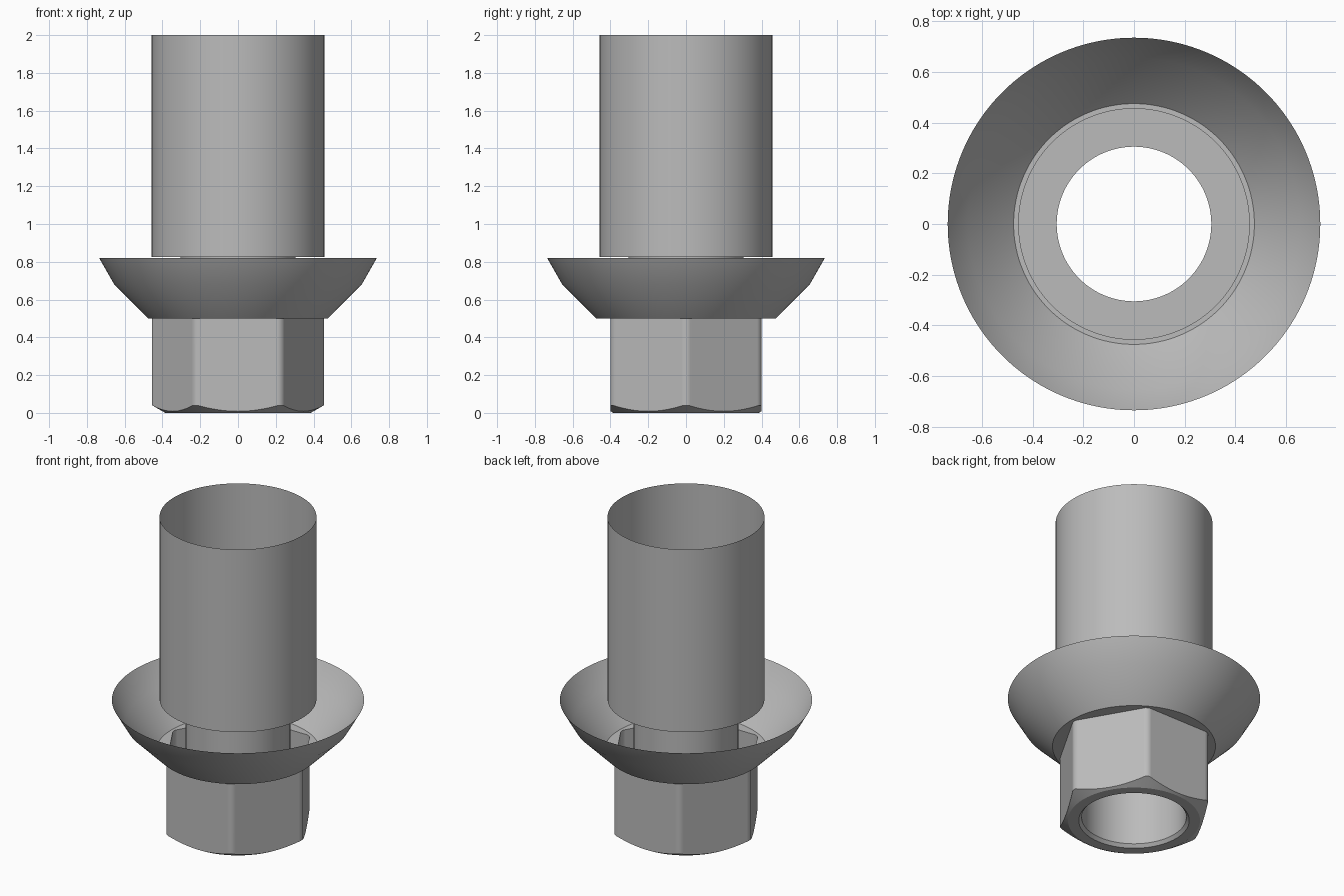
import bpy
import math

SEGMENTS = 240
APOTHEM, CORNER_RADIUS = 0.40, 0.455   # hex flats and turned-down corners
FACE_RADIUS = 0.385                    # flat end inside the corner chamfer
BORE, TUBE, FLOOR = 0.305, 0.457, 0.475
FLOOR_Z, STEP_Z = 0.50, 0.826

cube = bpy.data.objects.get("Cube")
if cube:
    bpy.data.objects.remove(cube, do_unlink=True)

metal = bpy.data.materials.new("grey_metal")
metal.use_nodes = True
GREY = (0.5, 0.5, 0.5, 1)
metal.diffuse_color = GREY
metal.node_tree.nodes["Principled BSDF"].inputs["Base Color"].default_value = GREY


def circle(radius, z):
    """Ring of constant radius and height."""
    return lambda a: (radius, z)


def hex_radius(a):
    off = a % math.radians(60) - math.radians(30)
    return min(APOTHEM / math.cos(off), CORNER_RADIUS)


def hex_ring(z):
    return lambda a: (hex_radius(a), z)


def chamfer_ring(a):
    """Hex outline where it meets the end chamfer cone."""
    r = hex_radius(a)
    return r, (r - FACE_RADIUS) * math.tan(math.radians(30))


def loft(name, rings):
    """Join a list of rings into an open shell."""
    verts, faces = [], []
    for ring in rings:
        for i in range(SEGMENTS):
            a = math.tau * i / SEGMENTS
            r, z = ring(a)
            verts.append((r * math.cos(a), r * math.sin(a), z))
    for k in range(len(rings) - 1):
        for i in range(SEGMENTS):
            j = (i + 1) % SEGMENTS
            lo, hi = k * SEGMENTS, (k + 1) * SEGMENTS
            faces.append((lo + i, lo + j, hi + j, hi + i))
    mesh = bpy.data.meshes.new(name)
    mesh.from_pydata(verts, [], faces)
    mesh.materials.append(metal)
    obj = bpy.data.objects.new(name, mesh)
    bpy.context.collection.objects.link(obj)
    bpy.ops.object.select_all(action="DESELECT")
    obj.select_set(True)
    bpy.context.view_layer.objects.active = obj
    bpy.ops.object.shade_smooth_by_angle(angle=math.radians(29))
    return obj


# Hexagonal base with chamfered end face
loft("hex_base", [circle(0.322, 0), circle(FACE_RADIUS, 0),
                  chamfer_ring, hex_ring(FLOOR_Z)])

# Flared collar and its floor around the hexagon
loft("flared_collar", [hex_ring(FLOOR_Z), circle(FLOOR, FLOOR_Z),
                       circle(0.655, 0.68), circle(0.735, 0.82)])

# Through bore with a small lead-in chamfer
loft("inner_bore", [circle(BORE, STEP_Z), circle(BORE, 0.02), circle(0.322, 0)])

# Upper sleeve standing on a stepped ring
loft("upper_sleeve", [circle(BORE, STEP_Z), circle(TUBE, STEP_Z), circle(TUBE, 2)])
